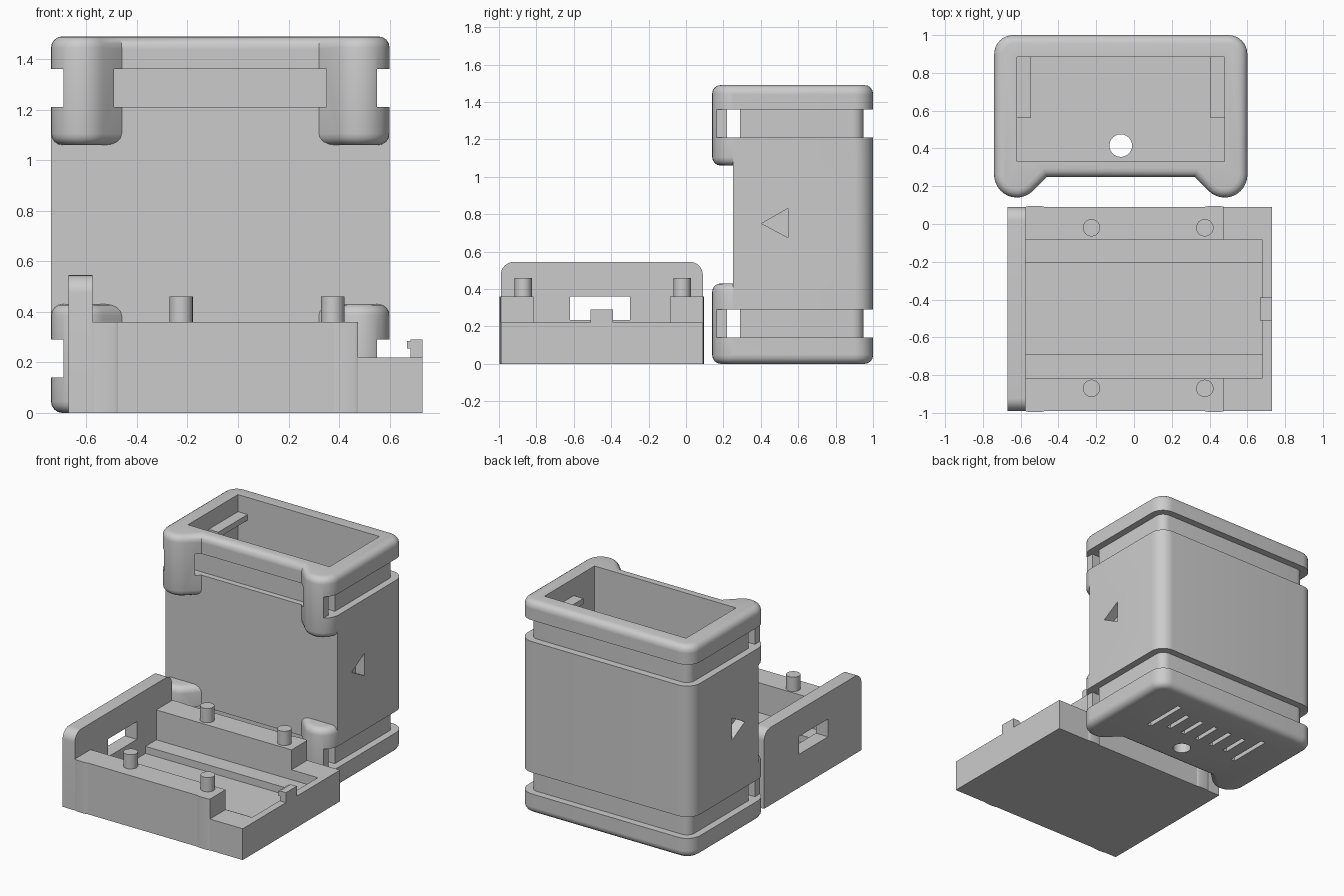
import bpy, bmesh, math

if "Cube" in bpy.data.objects:
    bpy.data.objects.remove(bpy.data.objects["Cube"])

grey = bpy.data.materials.new("plain grey")
grey.diffuse_color = (0.6, 0.6, 0.6, 1)
grey.use_nodes = True
grey.node_tree.nodes["Principled BSDF"].inputs["Base Color"].default_value = grey.diffuse_color


def prism(name, pts, lo, hi, axis='z'):
    """Extrude a closed 2D profile: xy along z, yz along x."""
    bm = bmesh.new()
    put = (lambda p, h: (p[0], p[1], h)) if axis == 'z' else (lambda p, h: (h, p[0], p[1]))
    low = [bm.verts.new(put(p, lo)) for p in pts]
    high = [bm.verts.new(put(p, hi)) for p in pts]
    bm.faces.new(low[::-1])
    bm.faces.new(high)
    for i in range(len(pts)):
        j = (i + 1) % len(pts)
        bm.faces.new((low[i], low[j], high[j], high[i]))
    bmesh.ops.recalc_face_normals(bm, faces=bm.faces)
    mesh = bpy.data.meshes.new(name)
    bm.to_mesh(mesh)
    bm.free()
    mesh.materials.append(grey)
    ob = bpy.data.objects.new(name, mesh)
    bpy.context.collection.objects.link(ob)
    return ob


def box(name, x0, x1, y0, y1, z0, z1):
    return prism(name, [(x0, y0), (x1, y0), (x1, y1), (x0, y1)], z0, z1)


def arc(cx, cy, r, a0, a1, n=8):
    return [(cx + r * math.cos(math.radians(a0 + (a1 - a0) * i / n)),
             cy + r * math.sin(math.radians(a0 + (a1 - a0) * i / n))) for i in range(n + 1)]


def cylinder(name, x, y, r, z0, z1):
    return prism(name, arc(x, y, r, 0, 345, 23), z0, z1)


def bake(ob):
    dg = bpy.context.evaluated_depsgraph_get()
    mesh = bpy.data.meshes.new_from_object(ob.evaluated_get(dg))
    ob.modifiers.clear()
    ob.data = mesh


def combine(ob, other, op='DIFFERENCE'):
    m = ob.modifiers.new("bool", 'BOOLEAN')
    m.operation, m.solver, m.object = op, 'EXACT', other
    bake(ob)
    bpy.data.objects.remove(other)


def smooth(ob):
    bpy.ops.object.select_all(action='DESELECT')
    ob.select_set(True)
    bpy.context.view_layer.objects.active = ob
    bpy.ops.object.shade_smooth_by_angle(angle=math.radians(32))


# ---------- upright case ----------
CX, L, R = -0.07, -0.74, 0.60
back = arc(R - .1, .9, .1, 0, 90) + arc(L + .1, .9, .1, 90, 180)
feet_outline = (back + arc(L + .12, .26, .12, 180, 315, 12) + [(L + .28, .25), (R - .28, .25)]
                + arc(R - .12, .26, .12, 225, 360, 12))

case = prism("case", back + [(L, .25), (R, .25)], .05, 1.44)
for z0, z1 in ((0, .43), (1.06, 1.49)):
    cap = prism("cap", feet_outline, z0, z1)
    b = cap.modifiers.new("round", 'BEVEL')
    b.width, b.segments, b.limit_method, b.angle_limit = .045, 4, 'ANGLE', math.radians(60)
    bake(cap)
    combine(case, cap, 'UNION')

# strap grooves running round the case and behind the corner feet
core = arc(.49, .89, .06, 0, 90, 6) + arc(-.63, .89, .06, 90, 180, 6) + [(-.69, .29), (.55, .29)]
for z0, z1 in ((.14, .29), (1.21, 1.36)):
    ring = box("ring", -1, .9, .22, 1.2, z0, z1)
    combine(ring, prism("core", core, z0 - .1, z1 + .1))
    combine(case, ring)
    combine(case, box("left_cut", -1, -.69, 0, .25, z0, z1))
    combine(case, box("right_cut", .55, 1, 0, .25, z0, z1))

# cavity, drain hole, side arrows
combine(case, box("cavity", -.62, .48, .33, .885, .1, 1.6))
combine(case, cylinder("hole", CX, .415, .06, -.1, .3))
arrow = [(.405, .75), (.545, .675), (.545, .83)]
for x0, x1 in ((-.8, -.67), (.53, .7)):
    combine(case, prism("arrow", arrow, x0, x1, 'x'))

# blind vent slots in the underside
for i in range(-3, 4):
    h = .16 if abs(i) == 3 else .1
    x = CX + i * .122
    combine(case, box("slot", x - .016, x + .016, .67 - h, .67 + h, -.1, .05))
smooth(case)

# guide rails inside the case
for side, x0, x1 in (("left", -.63, -.545), ("right", .405, .49)):
    box(side + "_rail", x0, x1, .56, .89, 1.33, 1.37)

# ---------- open tray ----------
Y0, Y1 = -.99, .09
tray = prism("tray", [(Y0, 0), (Y1, 0), (Y1, .36), (Y0, .36)], -.575, .73, 'x')
combine(tray, box("step_cut", .475, .9, -1.2, .3, .22, .6))
combine(tray, box("tray_cavity", -.575, .68, -.815, -.085, .15, .6))
combine(tray, box("tray_floor", -.575, .68, -.69, -.205, .1, .3))

# tall end plate with window
end = prism("end_plate", [(Y0, 0), (Y1, 0)] + arc(Y1 - .07, .475, .07, 0, 90)
            + arc(Y0 + .07, .475, .07, 90, 180), -.67, -.575, 'x')
combine(end, box("window", -.8, -.5, -.62, -.3, .235, .36))
smooth(end)

# pegs on both side walls
for j, y in enumerate((-.87, -.02)):
    for i, x in enumerate((-.225, .375)):
        smooth(cylinder(f"peg_{i}_{j}", x, y, .046, .3, .46))

# latch with a small hook
latch = box("latch", .682, .73, -.51, -.39, .2, .29)
box("latch_hook", .668, .69, -.51, -.39, .255, .285)

# shallow snap swellings on the tray sides
for i, (x, z) in enumerate(((-.525, .36), (.425, .36))):
    for y, s in ((Y0, -1), (Y1, 1)):
        pts = [(x + .05 * math.cos(t * math.pi / 8), y + s * .006 * math.sin(t * math.pi / 8)) for t in range(9)]
        smooth(prism(f"snap_bump_{i}_{'front' if s < 0 else 'back'}", pts, 0, z))
